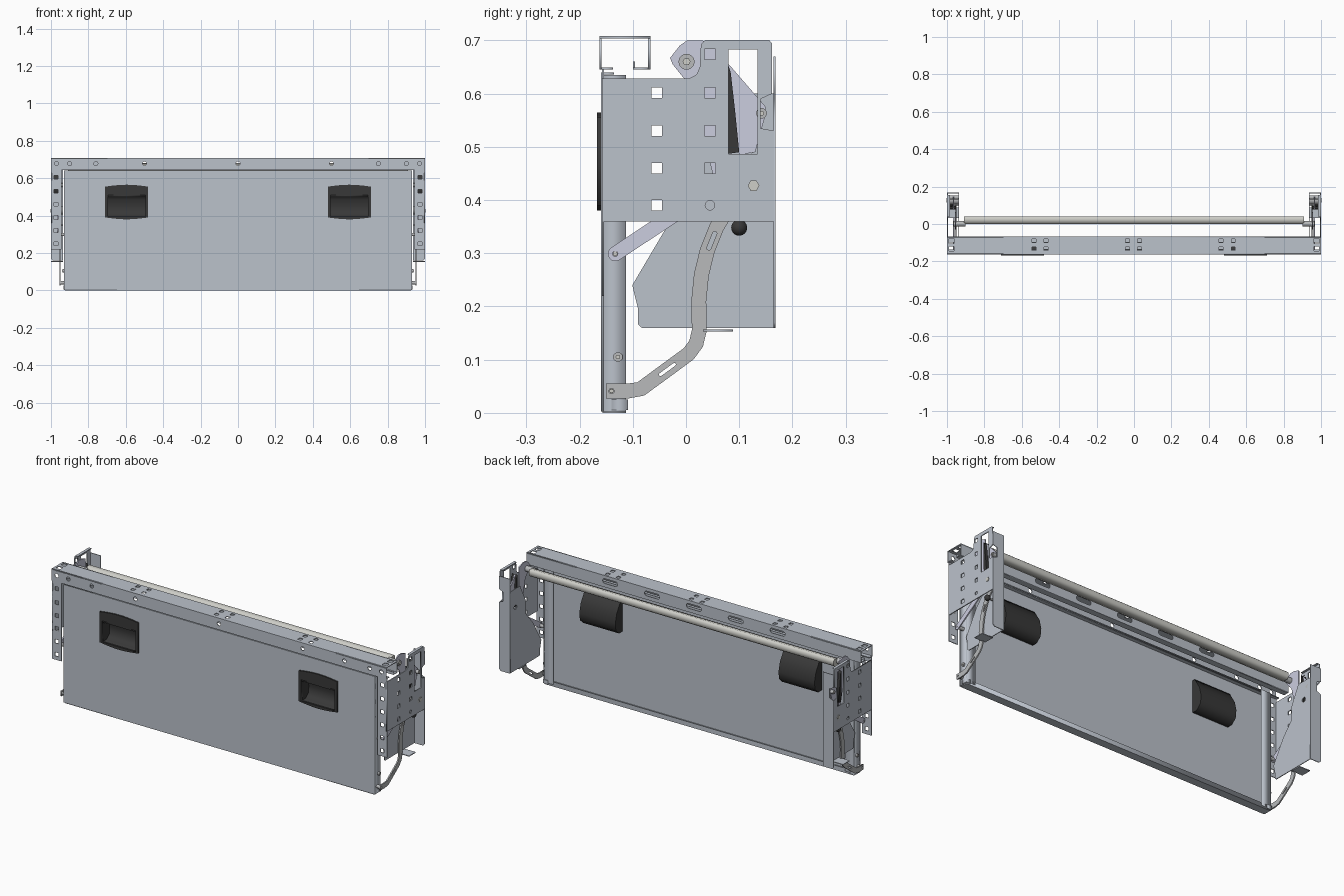
import bpy, bmesh, math
from mathutils import Matrix, Vector

if "Cube" in bpy.data.objects:
    bpy.data.objects.remove(bpy.data.objects["Cube"])

AXES = {'YZ': Matrix(((0, 0, 1, 0), (1, 0, 0, 0), (0, 1, 0, 0), (0, 0, 0, 1))),
        'XZ': Matrix(((1, 0, 0, 0), (0, 0, -1, 0), (0, 1, 0, 0), (0, 0, 0, 1))),
        'XY': Matrix.Identity(4)}


def material(name, color):
    m = bpy.data.materials.new(name)
    m.diffuse_color = (*color, 1)
    m.use_nodes = True
    m.node_tree.nodes["Principled BSDF"].inputs["Base Color"].default_value = m.diffuse_color
    return m


STEEL = material("steel", (0.5, 0.54, 0.6))
LINK = material("link_steel", (0.6, 0.61, 0.74))
ARM = material("arm_steel", (0.48, 0.49, 0.5))
BAR = material("bar_zinc", (0.62, 0.62, 0.58))
BLACK = material("black_plastic", (0.04, 0.04, 0.04))


def finish(name, me, mat, mirror):
    ob = bpy.data.objects.new(name, me)
    bpy.context.collection.objects.link(ob)
    me.materials.clear()
    me.materials.append(mat)
    if mirror:
        ob.modifiers.new("mirror", 'MIRROR')
    return ob


def plate(name, plane, pos, thick, outer, holes=(), mat=STEEL, mirror=False):
    """Flat plate with holes, drawn in a plane and centred at pos along its normal."""
    cu = bpy.data.curves.new(name, 'CURVE')
    cu.dimensions, cu.fill_mode, cu.extrude = '2D', 'BOTH', thick / 2
    for loop in [outer, *holes]:
        s = cu.splines.new('POLY')
        s.points.add(len(loop) - 1)
        for p, (a, b) in zip(s.points, loop):
            p.co = (a, b, 0, 1)
        s.use_cyclic_u = True
    tmp = bpy.data.objects.new("tmp", cu)
    bpy.context.collection.objects.link(tmp)
    dg = bpy.context.evaluated_depsgraph_get()
    me = bpy.data.meshes.new_from_object(tmp.evaluated_get(dg))
    bpy.data.objects.remove(tmp)
    normal = {'YZ': (pos, 0, 0), 'XZ': (0, pos, 0), 'XY': (0, 0, pos)}[plane]
    me.transform(Matrix.Translation(normal) @ AXES[plane])
    bm = bmesh.new()
    bm.from_mesh(me)
    bmesh.ops.remove_doubles(bm, verts=bm.verts, dist=1e-5)
    bmesh.ops.recalc_face_normals(bm, faces=bm.faces)
    bm.to_mesh(me)
    bm.free()
    return finish(name, me, mat, mirror)


def rect(a0, a1, b0, b1):
    return [(a0, b0), (a1, b0), (a1, b1), (a0, b1)]


def square(a, b, s=0.02):
    return rect(a - s / 2, a + s / 2, b - s / 2, b + s / 2)


def circle(a, b, r, n=20):
    return [(a + r * math.cos(2 * math.pi * i / n), b + r * math.sin(2 * math.pi * i / n)) for i in range(n)]


def slot(p, q, r, n=8):
    """Stadium outline around the segment p-q."""
    t = math.atan2(q[1] - p[1], q[0] - p[0])
    out = []
    for c, start in ((q, t - math.pi / 2), (p, t + math.pi / 2)):
        out += [(c[0] + r * math.cos(start + math.pi * i / n), c[1] + r * math.sin(start + math.pi * i / n))
                for i in range(n + 1)]
    return out


def ribbon(path, w):
    """Outline of constant width around a centre line."""
    pts = [Vector(p) for p in path]
    left, right = [], []
    for i, p in enumerate(pts):
        d = (pts[min(i + 1, len(pts) - 1)] - pts[max(i - 1, 0)]).normalized()
        n = Vector((-d.y, d.x)) * w / 2
        left.append(tuple(p + n))
        right.append(tuple(p - n))
    return left + right[::-1]


def box(name, x, y, z, mat=STEEL, mirror=False):
    return plate(name, 'XY', sum(z) / 2, z[1] - z[0], rect(*x, *y), mat=mat, mirror=mirror)


def bolt(name, y, z, r, x0, x1, mat=ARM):
    ob = plate(name, 'YZ', (x0 + x1) / 2, x1 - x0, circle(y, z, r), mat=mat, mirror=True)
    plate(name + "_pin", 'YZ', x1, 0.006, circle(y, z, r * 0.5, 6), mat=BAR, mirror=True)
    return ob


# door leaf: sheet with handle openings, folded sides, bottom and return lips
openings = [rect(s * 0.595 - 0.105, s * 0.595 + 0.105, 0.39, 0.555) for s in (-1, 1)]
plate("door_sheet", 'XZ', -0.1575, 0.004, rect(-0.93, 0.93, 0.003, 0.64), openings)
box("door_side_fold", (0.926, 0.93), (-0.159, -0.113), (0.003, 0.635), mirror=True)
box("door_side_lip", (0.872, 0.928), (-0.117, -0.113), (0.01, 0.635), mirror=True)
box("door_bottom_fold", (-0.925, 0.925), (-0.157, -0.113), (0.0, 0.005))
box("door_bottom_lip", (-0.925, 0.925), (-0.117, -0.113), (0.0, 0.025))
box("door_top_fold", (-0.925, 0.925), (-0.159, -0.135), (0.636, 0.64))
box("door_corner_block", (0.905, 0.932), (-0.14, -0.109), (0.005, 0.025), mirror=True)

# top rail: lipped channel open at the bottom
top_holes = [square(x, y) for x in (-0.535, -0.47, -0.035, 0.03, 0.465, 0.53) for y in (-0.09, -0.132)]
top_holes += [square(s * 0.975, y, 0.026) for s in (-1, 1) for y in (-0.09, -0.132)]
plate("rail_top", 'XY', 0.706, 0.004, rect(-1, 1, -0.163, -0.067), top_holes)
plate("rail_front", 'XZ', -0.161, 0.004, rect(-1, 1, 0.645, 0.708),
      [circle(x, 0.678, 0.011, 12) for x in (-0.97, -0.9, -0.76, -0.5, 0, 0.5, 0.75, 0.9, 0.97)])
plate("rail_back", 'XZ', -0.069, 0.004, rect(-1, 1, 0.645, 0.708),
      [slot((x - 0.032, 0.678), (x + 0.032, 0.678), 0.013) for x in (-0.5, -0.25, 0, 0.25, 0.5)])
box("rail_front_lip", (-1, 1), (-0.161, -0.137), (0.645, 0.649))
box("rail_back_lip", (-1, 1), (-0.1, -0.069), (0.645, 0.649))
box("rail_back_return", (-1, 1), (-0.1, -0.096), (0.647, 0.66))

# cross bar joining both locks
plate("cross_bar", 'YZ', 0, 1.82,
      [(0.0, 0.64), (0.03, 0.64), (0.04, 0.65), (0.04, 0.672), (0.03, 0.68), (0.0, 0.672)], mat=BAR)

# recessed handles: rim with curved top and bottom, hollow cup behind
for side, cx in (("left", -0.595), ("right", 0.595)):
    n = 10
    arc = [(cx - 0.115 + 0.23 * i / n, 0.01 * math.sin(math.pi * i / n)) for i in range(n + 1)]
    rim = [(x, 0.555 + h) for x, h in arc] + [(x, 0.39 - h) for x, h in arc[::-1]]
    plate(side + "_handle_rim", 'XZ', -0.163, 0.009, rim, [rect(cx - 0.1, cx + 0.1, 0.395, 0.51)], BLACK)
    outer = [(-0.165, 0.385), (-0.125, 0.385), (-0.098, 0.41), (-0.093, 0.45), (-0.105, 0.5),
             (-0.14, 0.558), (-0.16, 0.558)]
    inner = [(-0.16, 0.395), (-0.128, 0.393), (-0.104, 0.414), (-0.1, 0.45), (-0.108, 0.485), (-0.12, 0.51),
             (-0.16, 0.51)]
    # bent cup shell between outer and inner profiles, plus end caps
    shell = outer[1:6] + [(-0.158, 0.558), (-0.158, 0.51)] + inner[::-1][1:6] + [(-0.158, 0.394), (-0.158, 0.386)]
    cup = plate(side + "_handle_cup", 'YZ', cx, 0.208, shell, mat=BLACK)
    for k in (-1, 1):
        plate(side + "_handle_cup_end", 'YZ', cx + k * 0.1045, 0.006,
              [(-0.158, 0.386)] + outer[1:6] + [(-0.158, 0.558)], mat=BLACK)
    box(side + "_handle_grip", (cx - 0.1, cx + 0.1), (-0.163, -0.14), (0.5, 0.515), BLACK)

# side bracket: outer mounting plate with square holes and lock window
outline = [(-0.158, 0.36), (0.166, 0.36), (0.166, 0.53), (0.14, 0.535), (0.14, 0.59), (0.162, 0.6), (0.162, 0.694),
           (0.156, 0.701), (0.036, 0.701), (0.028, 0.692), (0.026, 0.65), (0.02, 0.636), (0.005, 0.628),
           (-0.158, 0.628)]
holes = [square(-0.055, z) for z in (0.39, 0.46, 0.53, 0.602)] + [square(0.045, z) for z in (0.46, 0.53, 0.602, 0.674)]
holes += [circle(0.045, 0.39, 0.009, 12), rect(0.08, 0.134, 0.487, 0.683)]
plate("bracket_outer_plate", 'YZ', 0.9975, 0.005, outline, holes, mirror=True)
plate("bracket_front_flange", 'XZ', -0.156, 0.004, rect(0.945, 1.0, 0.22, 0.645),
      [square(0.973, z) for z in (0.25, 0.32, 0.39, 0.46, 0.53, 0.605)], mirror=True)
plate("bracket_back_flange", 'XZ', 0.166, 0.004,
      [(0.935, 0.16), (0.99, 0.16), (1.0, 0.17), (1.0, 0.53), (0.975, 0.54), (0.975, 0.59), (1.0, 0.6),
       (1.0, 0.67), (0.935, 0.67)], mirror=True)
box("bracket_top_tab", (0.985, 1.0), (0.04, 0.156), (0.697, 0.701), mirror=True)
plate("bracket_inner_plate", 'YZ', 0.937, 0.004,
      [(-0.083, 0.16), (0.166, 0.16), (0.166, 0.6), (0.08, 0.6), (0.03, 0.5), (0.03, 0.43), (-0.03, 0.36),
       (-0.101, 0.24), (-0.09, 0.195), (-0.09, 0.166)], [circle(0.12, 0.5, 0.012)], mirror=True)
box("bracket_bottom_tab", (0.935, 1.0), (0.032, 0.088), (0.153, 0.157), mirror=True)

# curved hinge arm with slots
path = [(-0.15, 0.041), (-0.11, 0.041), (-0.085, 0.045), (-0.04, 0.078), (0.005, 0.111), (0.019, 0.13), (0.025, 0.155),
        (0.024, 0.21), (0.029, 0.26), (0.04, 0.305), (0.058, 0.35), (0.085, 0.395), (0.12, 0.43)]
plate("hinge_arm", 'YZ', 0.952, 0.007, ribbon(path, 0.028),
      [circle(-0.14, 0.041, 0.005, 10), slot((-0.048, 0.072), (-0.022, 0.091), 0.003),
       slot((0.043, 0.31), (0.054, 0.337), 0.004)], ARM, True)

# straight link, lock levers and latch grip
plate("support_link", 'YZ', 0.964, 0.006, slot((-0.133, 0.299), (0.02, 0.4), 0.014),
      [circle(-0.133, 0.299, 0.005, 10)], LINK, True)
plate("upper_lever", 'YZ', 0.955, 0.006,
      [(-0.03, 0.667), (-0.025, 0.655), (-0.005, 0.63), (0.01, 0.615), (0.05, 0.45), (0.065, 0.45), (0.06, 0.69),
       (0.03, 0.7), (0.002, 0.7), (-0.012, 0.69)], mat=LINK, mirror=True)
plate("lock_lever", 'YZ', 0.965, 0.006,
      [(0.08, 0.655), (0.085, 0.65), (0.15, 0.575), (0.148, 0.555), (0.13, 0.49), (0.1, 0.485), (0.085, 0.54)],
      mat=LINK, mirror=True)
plate("latch_grip", 'YZ', 0.968, 0.03,
      [(0.079, 0.655), (0.084, 0.64), (0.092, 0.57), (0.1, 0.49), (0.08, 0.487), (0.077, 0.56)],
      mat=BLACK, mirror=True)

# bolts and pivots
bolt("upper_pivot", 0.001, 0.66, 0.015, 0.9, 0.966)
bolt("lock_pivot", 0.142, 0.563, 0.01, 0.935, 0.985)
bolt("arm_boss", 0.127, 0.427, 0.022, 0.937, 1.0)
bolt("door_stud", -0.128, 0.105, 0.009, 0.926, 0.938)
bolt("arm_pin", -0.14, 0.041, 0.009, 0.926, 0.949)
bolt("link_pin", -0.133, 0.299, 0.009, 0.926, 0.962)

# release knob
bm = bmesh.new()
bmesh.ops.create_uvsphere(bm, u_segments=20, v_segments=12, radius=0.015,
                          matrix=Matrix.Translation((0.978, 0.1, 0.348)))
for f in bm.faces:
    f.smooth = True
me = bpy.data.meshes.new("release_knob")
bm.to_mesh(me)
bm.free()
finish("release_knob", me, BLACK, True)
box("knob_stem", (0.937, 0.97), (0.096, 0.104), (0.344, 0.352), mat=ARM, mirror=True)
